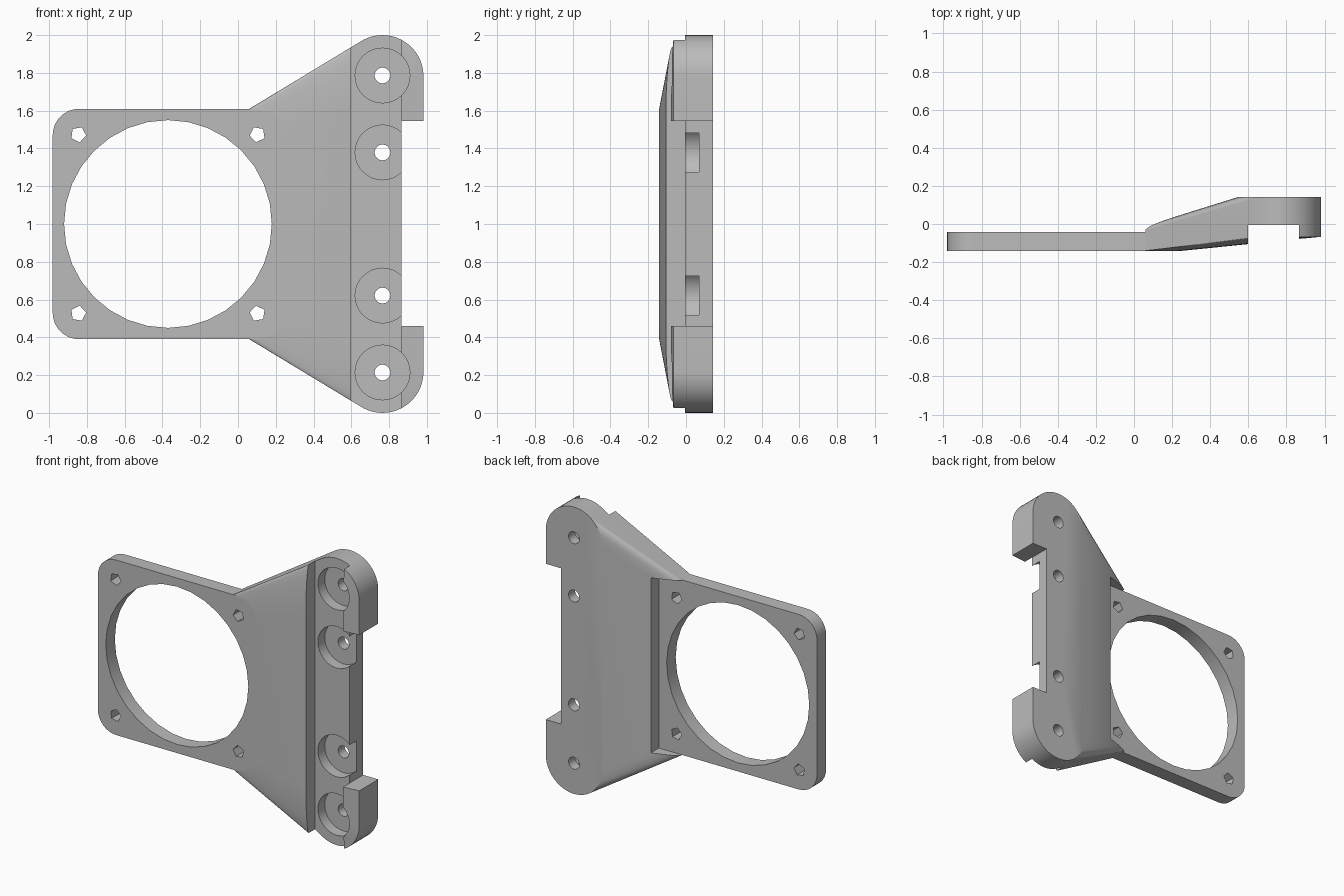
import bpy
import bmesh
from math import cos, sin, pi, radians

cube = bpy.data.objects.get("Cube")
if cube:
    bpy.data.objects.remove(cube, do_unlink=True)

grey = bpy.data.materials.new("plain grey")
grey.use_nodes = True
colour = (0.5, 0.5, 0.5, 1)
grey.diffuse_color = colour
grey.node_tree.nodes["Principled BSDF"].inputs["Base Color"].default_value = colour

# Main dimensions
FRONT, BACK = -0.142, 0.142
PLATE_BACK = -0.042
FAN_X, MID_Z, HALF = -0.371, 1.0, 0.61
CORNER = 0.14
ARM_X, ARM_R = 0.765, 0.217
SHELF = -0.006        # front of the recessed screw channel
LIP_X = 0.866


def disc(x, z, r, y0, y1, n=32, turn=0.0):
    """Points of a cylinder running along y."""
    return [(x + r * cos(turn + 2 * pi * i / n), y, z + r * sin(turn + 2 * pi * i / n))
            for i in range(n) for y in (y0, y1)]


def box(x0, x1, y0, y1, z0, z1):
    return [(x, y, z) for x in (x0, x1) for y in (y0, y1) for z in (z0, z1)]


def hull(name, points):
    """Convex solid wrapped around the points."""
    bm = bmesh.new()
    for p in points:
        bm.verts.new(p)
    bmesh.ops.convex_hull(bm, input=bm.verts[:])
    loose = [v for v in bm.verts if not v.link_faces]
    bmesh.ops.delete(bm, geom=loose, context='VERTS')
    bmesh.ops.dissolve_limit(bm, angle_limit=0.002, verts=bm.verts[:], edges=bm.edges[:])
    bmesh.ops.recalc_face_normals(bm, faces=bm.faces[:])
    mesh = bpy.data.meshes.new(name)
    bm.to_mesh(mesh)
    bm.free()
    mesh.materials.append(grey)
    obj = bpy.data.objects.new(name, mesh)
    bpy.context.collection.objects.link(obj)
    return obj


def combine(target, points, operation='DIFFERENCE'):
    """Cut or join a convex solid, then discard it."""
    tool = hull("helper", points)
    tool.hide_render = True
    mod = target.modifiers.new("combine", 'BOOLEAN')
    mod.operation = operation
    mod.solver = 'EXACT'
    mod.object = tool
    bpy.ops.object.select_all(action='DESELECT')
    bpy.context.view_layer.objects.active = target
    target.select_set(True)
    bpy.ops.object.modifier_apply(modifier=mod.name)
    bpy.data.objects.remove(tool, do_unlink=True)


def corners(sides):
    reach = HALF - CORNER
    return [p for sx in sides for sz in (-1, 1)
            for p in disc(FAN_X + sx * reach, MID_Z + sz * reach, CORNER, FRONT, PLATE_BACK)]


# Flared body: wraps the two inner plate corners and the upright arm
arm = [p for z in (ARM_R, 2 - ARM_R) for p in disc(ARM_X, z, ARM_R, -0.067, BACK, 48)]
bracket = hull("fan_bracket", corners((1,)) + arm)

# Clearance behind the fan plate
combine(bracket, box(FAN_X - 1, FAN_X + HALF, PLATE_BACK, 0.5, MID_Z - HALF, MID_Z + HALF))

# Square fan plate with rounded corners
combine(bracket, corners((-1, 1)), 'UNION')

# Large fan opening and its four five-sided screw holes
combine(bracket, disc(FAN_X, MID_Z, 0.55, -0.5, 0.5))
for sx in (-1, 1):
    for sz in (-1, 1):
        lean = radians(-80) if sz > 0 else radians(80)
        turn = lean if sx < 0 else pi - lean
        combine(bracket, disc(FAN_X + sx * 0.474, MID_Z + sz * 0.474, 0.042,
                              -0.5, 0.5, 5, turn))

# Screw channel down the arm, and the gap between the two lips
combine(bracket, box(0.597, LIP_X, -0.5, SHELF, -0.5, 2.5))
combine(bracket, box(LIP_X, 1.5, -0.5, 0.5, 0.46, 1.546))

# Counterbored screw holes
for offset in (0.379, 0.786):
    for side in (-1, 1):
        z = MID_Z + side * offset
        combine(bracket, disc(ARM_X, z, 0.145, -0.5, 0.07))
        combine(bracket, disc(ARM_X, z, 0.042, -0.5, 0.5, 16))

bpy.ops.object.shade_smooth_by_angle(angle=radians(25))
